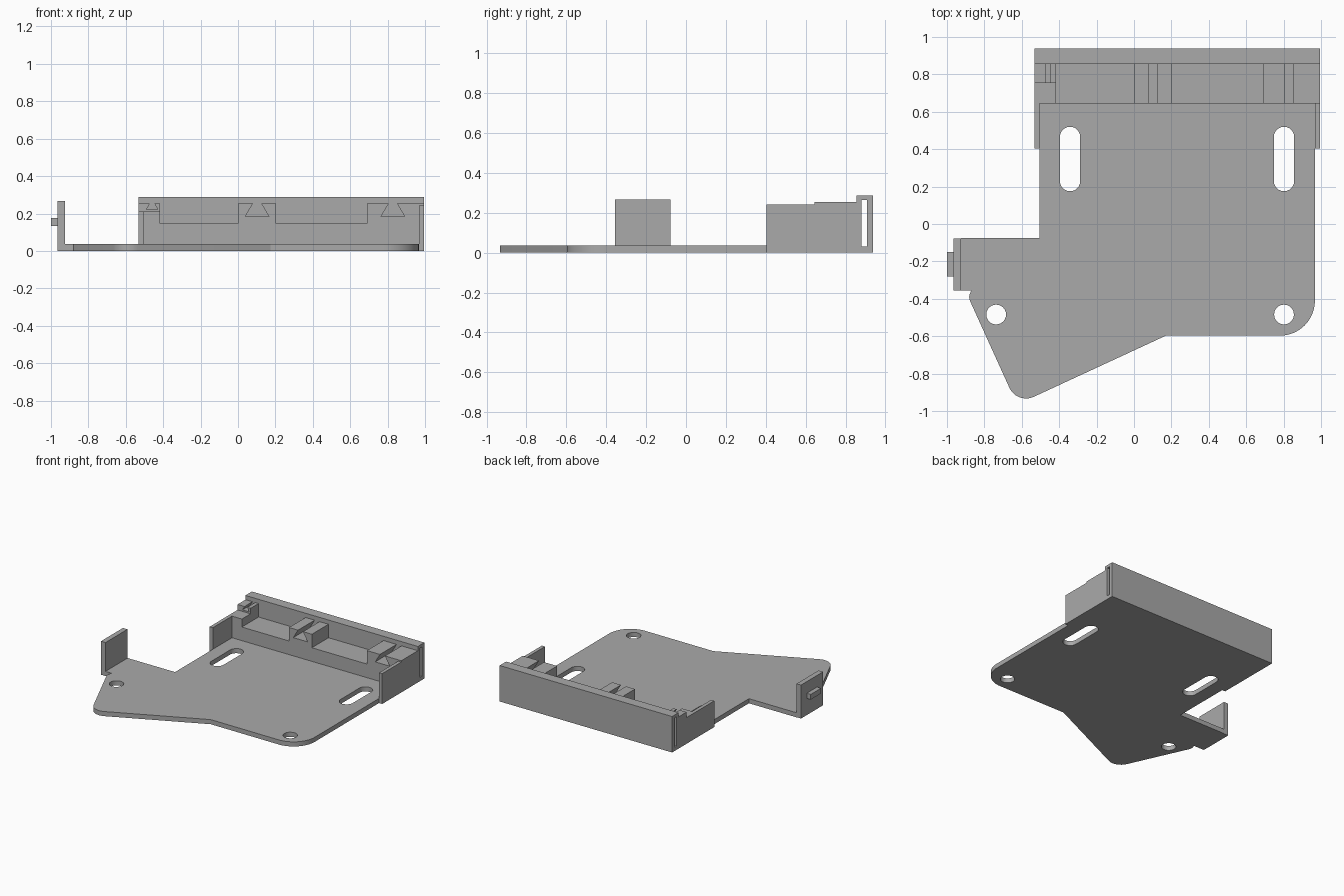
import bpy, math
from mathutils import Matrix

if "Cube" in bpy.data.objects:
    bpy.data.objects.remove(bpy.data.objects["Cube"])

grey = bpy.data.materials.new("light grey")
grey.diffuse_color = (0.40, 0.40, 0.40, 1)
grey.use_nodes = True
grey.node_tree.nodes["Principled BSDF"].inputs["Base Color"].default_value = grey.diffuse_color

# How profile (u, v, depth) maps to world axes for each extrusion direction
AXES = {
    "z": Matrix(((1, 0, 0), (0, 1, 0), (0, 0, 1))),
    "y": Matrix(((1, 0, 0), (0, 0, -1), (0, 1, 0))),
    "x": Matrix(((0, 0, 1), (1, 0, 0), (0, 1, 0))),
}


def extrude(name, axis, start, end, *loops):
    """Extrude an outline, with optional hole loops, along one axis."""
    curve = bpy.data.curves.new(name, 'CURVE')
    curve.dimensions, curve.fill_mode = '2D', 'BOTH'
    curve.extrude = (end - start) / 2
    for loop in loops:
        s = curve.splines.new('POLY')
        s.points.add(len(loop) - 1)
        for p, (u, v) in zip(s.points, loop):
            p.co = (u, v, 0, 1)
        s.use_cyclic_u = True
    ob = bpy.data.objects.new(name, curve)
    bpy.context.collection.objects.link(ob)
    for o in bpy.context.selected_objects:
        o.select_set(False)
    ob.select_set(True)
    bpy.context.view_layer.objects.active = ob
    bpy.ops.object.convert(target='MESH')
    ob = bpy.context.object
    mid = (start + end) / 2
    shift = {"x": (mid, 0, 0), "y": (0, mid, 0), "z": (0, 0, mid)}[axis]
    ob.data.transform(Matrix.Translation(shift) @ AXES[axis].to_4x4())
    ob.data.materials.clear()
    ob.data.materials.append(grey)
    bpy.ops.object.shade_smooth_by_angle(angle=math.radians(25))
    return ob


def rect(u0, u1, v0, v1):
    return [(u0, v0), (u1, v0), (u1, v1), (u0, v1)]


def arc(cx, cy, r, a0, a1, n=12):
    angles = [math.radians(a0 + (a1 - a0) * i / n) for i in range(n + 1)]
    return [(cx + r * math.cos(a), cy + r * math.sin(a)) for a in angles]


def circle(cx, cy, r):
    return arc(cx, cy, r, 0, 345, 23)


def slot(cx, y0, y1, r):
    return arc(cx, y1 - r, r, 0, 180) + arc(cx, y0 + r, r, 180, 360)


def dovetail(cx, top, bottom, w_top, w_bottom):
    """Undercut notch, right to left."""
    return [(cx + w_top, top), (cx + w_bottom, bottom),
            (cx - w_bottom, bottom), (cx - w_top, top)]


# Base plate with rounded corners, two screw holes and two long slots
outline = ([(-0.505, 0.645), (-0.505, -0.075), (-0.925, -0.075),
            (-0.925, -0.355), (-0.87, -0.355)]
           + arc(-0.825, -0.39, 0.056, 170, 205, 5)
           + arc(-0.577, -0.835, 0.098, 205, 295)
           + [(0.175, -0.595)]
           + arc(0.78, -0.41, 0.187, 270, 360, 18)
           + [(0.967, 0.645)])
extrude("base_plate", "z", 0, 0.037, outline,
        circle(-0.737, -0.484, 0.053), circle(0.802, -0.484, 0.053),
        slot(-0.342, 0.175, 0.52, 0.054), slot(0.802, 0.175, 0.52, 0.054))

# Ledge with raised blocks and dovetail notches
TOP, LOW = 0.254, 0.146
ledge = ([(-0.533, 0), (0.995, 0), (0.995, TOP)]
         + dovetail(0.828, TOP, 0.183, 0.022, 0.064)
         + [(0.69, TOP), (0.69, LOW), (0.203, LOW), (0.203, TOP)]
         + dovetail(0.102, TOP, 0.183, 0.022, 0.064)
         + [(0, TOP), (0, LOW), (-0.417, LOW), (-0.417, 0.21), (-0.533, 0.21)])
extrude("ledge", "y", 0.645, 0.855, ledge)

# Small notched block on the left end of the ledge
small = ([(-0.533, 0.21), (-0.417, 0.21), (-0.417, TOP)]
         + dovetail(-0.459, TOP, 0.222, 0.012, 0.03) + [(-0.533, TOP)])
extrude("small_block", "y", 0.755, 0.855, small)

# Back wall with a thin slot running through its whole width
extrude("back_wall", "x", -0.533, 0.995,
        rect(0.855, 0.937, 0, 0.288), rect(0.88, 0.907, 0.03, 0.265))

# Side walls
extrude("left_side_wall", "x", -0.533, -0.505, rect(0.403, 0.645, 0, 0.21))
extrude("right_side_wall", "x", 0.967, 0.995, rect(0.403, 0.645, 0, 0.243))

# Upright tab with a small catch on its outer face
extrude("tab", "x", -0.965, -0.925, rect(-0.355, -0.077, 0, 0.268))
extrude("tab_catch", "x", -1.0, -0.965, rect(-0.28, -0.15, 0.133, 0.175))
